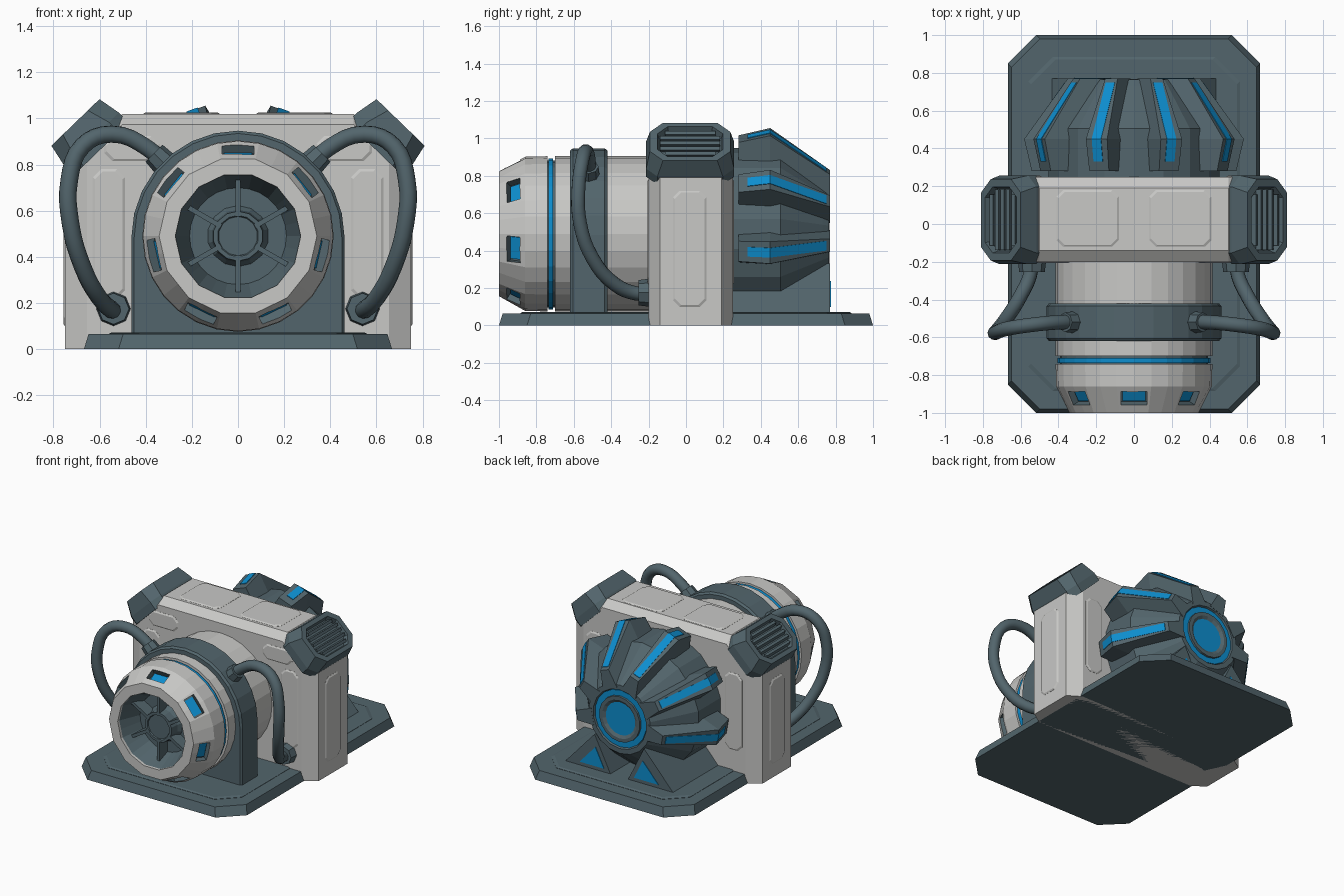
import bpy, bmesh, math
from math import sin, cos, pi, radians
from mathutils import Matrix, Vector

if "Cube" in bpy.data.objects:
    bpy.data.objects.remove(bpy.data.objects["Cube"])

def material(name, rgb):
    m = bpy.data.materials.new(name)
    m.diffuse_color = (*rgb, 1)
    m.use_nodes = True
    m.node_tree.nodes["Principled BSDF"].inputs["Base Color"].default_value = m.diffuse_color
    return m

GREY = material("light grey", (0.58, 0.58, 0.565))
DARK = material("dark slate", (0.085, 0.13, 0.15))
BLUE = material("bright blue", (0.004, 0.27, 0.62))
CZ = 0.49                                   # height of the turbine axis
T = Matrix.Translation

def finish(name, bm, mat):
    bmesh.ops.recalc_face_normals(bm, faces=bm.faces)
    me = bpy.data.meshes.new(name)
    bm.to_mesh(me)
    bm.free()
    me.materials.append(mat)
    ob = bpy.data.objects.new(name, me)
    bpy.context.collection.objects.link(ob)
    return ob

def loft(name, parts, mat, loop=False):
    """Each part is (matrix, rings): skin consecutive rings, cap the ends or close the loop."""
    bm = bmesh.new()
    for M, rings in parts:
        rv = [[bm.verts.new(M @ Vector(p)) for p in r] for r in rings]
        for a, b in list(zip(rv, rv[1:])) + ([(rv[-1], rv[0])] if loop else []):
            for i in range(len(a)):
                j = (i + 1) % len(a)
                bm.faces.new((a[i], a[j], b[j], b[i]))
        if not loop:
            bm.faces.new(rv[0])
            bm.faces.new(rv[-1])
    return finish(name, bm, mat)

def lathe(name, prof, mat, n=28, loop=False):
    """Revolve (y, r) around the turbine axis; a third value makes that ring half as many-sided."""
    rings = []
    for y, r, *half in prof:
        ring = []
        for k in range(n):
            q = r * cos(2 * pi / n) if half and k % 2 == 0 else r
            a = 2 * pi * k / n
            ring.append((q * sin(a), y, CZ + q * cos(a)))
        rings.append(ring)
    return loft(name, [(Matrix(), rings)], mat, loop)

def octa(hx, hy, c, z):
    return [(hx, hy - c, z), (hx - c, hy, z), (c - hx, hy, z), (-hx, hy - c, z),
            (-hx, c - hy, z), (c - hx, -hy, z), (hx - c, -hy, z), (hx, c - hy, z)]

def boxes(name, items, mat):
    bm = bmesh.new()
    for M, size in items:
        bmesh.ops.create_cube(bm, size=1, matrix=M @ Matrix.Diagonal((*size, 1)))
    return finish(name, bm, mat)

def spin(deg):
    """Frame at the turbine axis whose local z points radially, deg from straight up."""
    return T((0, 0, CZ)) @ Matrix.Rotation(radians(deg), 4, 'Y')

# Base plate with a shallow raised panel
loft("base_plate", [(Matrix(), [octa(.668, 1, .15, 0), octa(.648, .98, .15, .065)])], DARK)
loft("base_panel", [(Matrix(), [octa(.56, .885, .13, .06), octa(.56, .885, .13, .067),
                                octa(.545, .87, .13, .073)])], DARK)

# Central housing, chamfered front and back
def housing(y, x, c, z):
    return [(-x, y, 0), (x, y, 0), (x, y, c), (.5, y, z), (-.5, y, z), (-x, y, c)]
loft("central_housing", [(Matrix(), [housing(-.2, .655, .82, .975), housing(-.14, .75, .81, 1.02),
                                     housing(.19, .75, .81, 1.02), housing(.25, .655, .82, .975)])], GREY)

# Shallow panels on the housing
panels = []
for s in (-1, 1):
    side = Matrix.Rotation(s * pi / 2, 4, 'Y')
    front = Matrix.Rotation(pi / 2, 4, 'X')
    back = Matrix.Rotation(-pi / 2, 4, 'X')
    for M, hx, hy in ((T((s * .245, .03, 1.02)), .165, .15),
                      (T((s * .75, .02, .41)) @ side, .31, .09),
                      (T((s * .46, -.2, .87)) @ front, .12, .055),
                      (T((s * .56, -.2, .5)) @ front, .07, .28),
                      (T((s * .56, .25, .5)) @ back, .07, .28)):
        panels.append((M, [octa(hx, hy, .035, -.01), octa(hx, hy, .035, .001),
                           octa(hx - .01, hy - .01, .033, .007)]))
loft("housing_panels", panels, GREY)

# Corner vents: tapered octagonal caps with a recessed grille
caps, slats = [], []
for s in (-1, 1):
    M = T((s * .705, .022, .983)) @ Matrix.Rotation(s * radians(44), 4, 'Y')
    caps.append((M, [octa(.165, .235, .06, -.16), octa(.165, .235, .06, -.10), octa(.145, .215, .07, 0),
                     octa(.115, .175, .055, 0), octa(.105, .165, .05, -.035)]))
    for i in range(5):
        x = -.08 + .04 * i
        slats.append((M @ T((x, 0, -.018)) @ Matrix.Rotation(.4, 4, 'Y'),
                      (.02, .27 if abs(x) > .07 else .32, .03)))
loft("corner_vents", caps, DARK)
boxes("vent_slats", slats, DARK)

# Front turbine: barrel, groove, blue ring and tapered intake
lathe("turbine_barrel", [(-.70, .415), (-.19, .415)], GREY)
lathe("groove_core", [(-.76, .393), (-.69, .393)], DARK)
lathe("blue_ring", [(-.735, .404), (-.71, .404)], BLUE)
intake = lathe("intake_shell", [(-1, .272, 1), (-1, .342, 1), (-.86, .412), (-.74, .415), (-.74, .272, 1)],
               GREY, loop=True)
lathe("intake_funnel", [(-.985, .274, 1), (-.83, .21), (-.83, .01), (-.75, .01), (-.75, .274, 1)],
      DARK, loop=True)
lathe("intake_hub", [(-.80, .15), (-.86, .115), (-.92, .108), (-.92, .09), (-.912, .085)], DARK, 14)
boxes("intake_spokes", [(spin(60 * i) @ T((0, -.87, .17)), (.022, .10, .17)) for i in range(6)], DARK)

# Seven windows cut into the intake cone, with blue floors
frames = [spin(360 / 7 * i) @ T((0, -.925, .378)) @ Matrix.Rotation(radians(28), 4, 'X') for i in range(7)]
cutter = boxes("window_cutter", [(M, (.14, .08, .09)) for M in frames], GREY)
cutter.data.materials.append(DARK)
intake.data.materials.append(DARK)
for p in cutter.data.polygons:
    p.material_index = 1
cutter.hide_render = True
cutter.hide_viewport = True
cutter.display_type = 'WIRE'
mod = intake.modifiers.new("windows", 'BOOLEAN')
mod.operation, mod.solver, mod.object = 'DIFFERENCE', 'EXACT', cutter
boxes("window_lights", [(M @ T((0, 0, -.042)), (.12, .07, .009)) for M in frames], BLUE)

# Arched collar around the barrel
def arch(y, r):
    arc = [(r * cos(pi * k / 14), y, .485 + r * sin(pi * k / 14)) for k in range(15)]
    return [(r, y, .03)] + arc + [(-r, y, .03)]
loft("barrel_collar", [(Matrix(), [arch(-.62, .45), arch(-.605, .462), arch(-.435, .462), arch(-.42, .45)])], DARK)

# Side hoses and their couplings
path = [(.29, -.52, .77), (.39, -.52, .87), (.55, -.535, .932), (.675, -.555, .88), (.732, -.575, .73),
        (.727, -.567, .55), (.675, -.50, .36), (.60, -.38, .22), (.55, -.27, .172), (.54, -.18, .17)]
for s, side in ((-1, "left"), (1, "right")):
    cu = bpy.data.curves.new(side + "_hose", 'CURVE')
    cu.dimensions, cu.bevel_depth, cu.bevel_resolution, cu.resolution_u = '3D', .038, 3, 4
    sp = cu.splines.new('BEZIER')
    sp.bezier_points.add(len(path) - 1)
    for bp, (x, y, z) in zip(sp.bezier_points, path):
        bp.co = (s * x, y, z)
        bp.handle_left_type = bp.handle_right_type = 'AUTO'
    cu.materials.append(DARK)
    bpy.context.collection.objects.link(bpy.data.objects.new(side + "_hose", cu))
    bm = bmesh.new()
    for M, r, d in ((T((s * .34, -.52, .825)) @ Matrix.Rotation(s * pi / 4, 4, 'Y'), .058, .07),
                    (T((s * .54, -.225, .175)) @ Matrix.Rotation(pi / 2, 4, 'X'), .075, .06)):
        bmesh.ops.create_cone(bm, cap_ends=True, segments=8, radius1=r, radius2=r * .9, depth=d, matrix=M)
    finish(side + "_hose_couplings", bm, DARK)

# Rear dome with glowing end cap
lathe("rear_dome", [(.24, .46), (.505, .46), (.73, .28), (.765, .25), (.765, .215), (.74, .205)], DARK, 18)
lathe("rear_blue_ring", [(.735, .207), (.755, .207)], BLUE, 18)
lathe("rear_boss", [(.735, .17), (.768, .165), (.768, .14), (.752, .115)], DARK, 18)

# Ribs over the dome with blue stripes
def rib(y, r0, r1, w0, w1):
    return [(-w0, y, r0), (w0, y, r0), (w1, y, r1), (-w1, y, r1)]
angles = (-100, -60, -20, 20, 60, 100)
loft("dome_ribs", [(spin(a), [rib(.28, .40, .54, .085, .055), rib(.45, .42, .58, .09, .06),
                              rib(.77, .22, .35, .06, .035)]) for a in angles], DARK)
loft("rib_stripes", [(spin(a), [rib(.33, .547, .556, .026, .026), rib(.45, .574, .584, .026, .026),
                                rib(.75, .358, .368, .026, .026)]) for a in angles], BLUE)

# Triangular feet under the dome, with blue end windows
feet, lights = [], []
for s in (-1, 1):
    tri = [(s * .06, .05), (s * .2, .33), (s * .455, .05)]
    feet.append((Matrix(), [[(x, y, z) for x, z in tri] for y in (.25, .77)]))
    cx, cz = s * .21, .145
    lights.append((Matrix(), [[(cx + (x - s * .238) * .5, y, cz + (z - .143) * .5) for x, z in tri]
                              for y in (.765, .774)]))
loft("dome_feet", feet, DARK)
loft("foot_windows", lights, BLUE)
